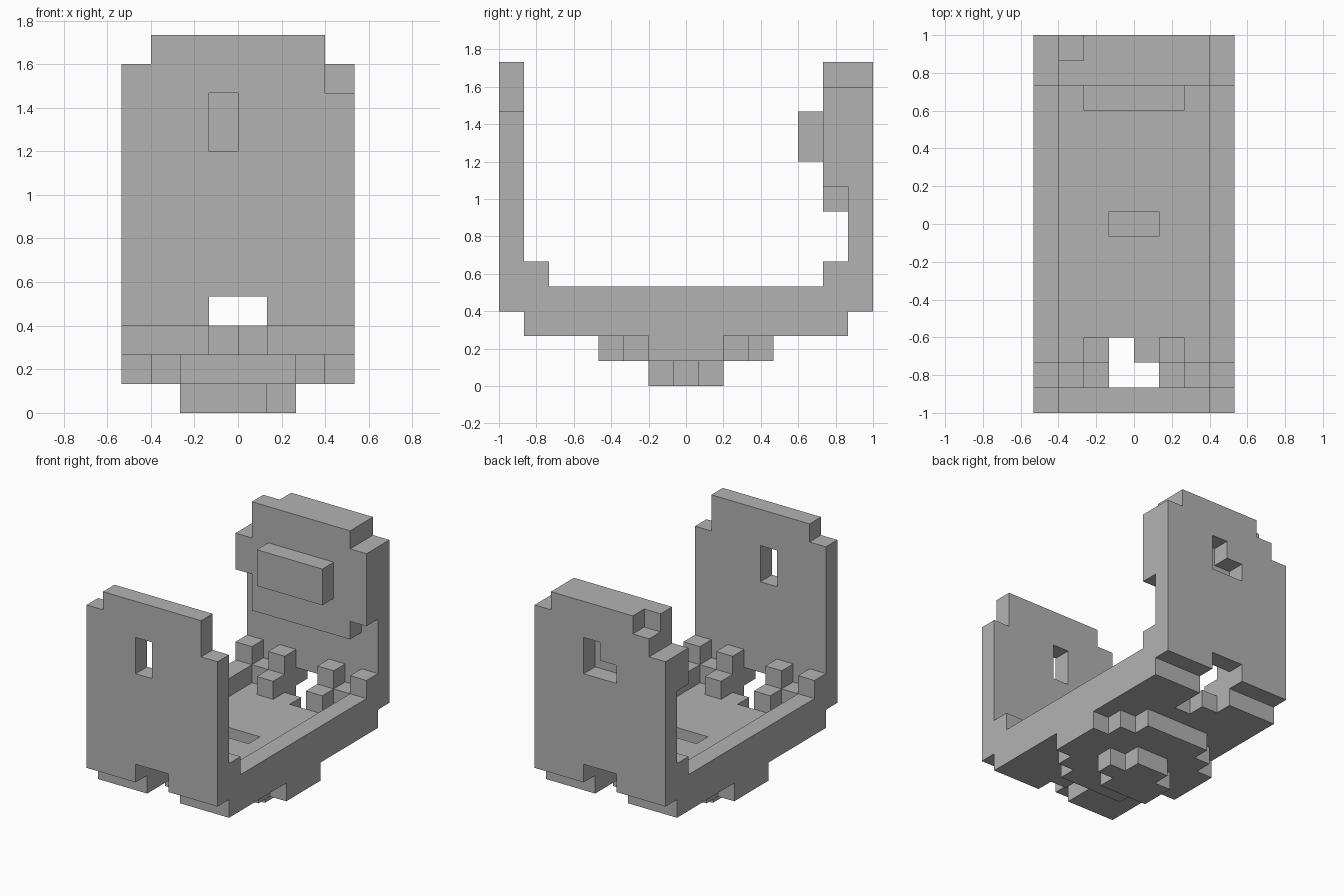
import bpy
import bmesh
from mathutils import Vector

default = bpy.data.objects.get("Cube")
if default:
    bpy.data.objects.remove(default, do_unlink=True)

U = 2 / 15                       # size of one block
MID = Vector((0, 7.5, 0))        # depth is counted in blocks from the front

grey = bpy.data.materials.new("plain_grey")
grey.use_nodes = True
grey.diffuse_color = (0.45, 0.45, 0.45, 1)
grey.node_tree.nodes["Principled BSDF"].inputs["Base Color"].default_value = grey.diffuse_color


def box(x, y, z):
    """Blocks filling the (start, end) range on each axis."""
    return {(i, j, k) for i in range(*x) for j in range(*y) for k in range(*z)}


def turned(cells):
    """The same blocks turned half way round the vertical axis."""
    return {(-1 - i, 14 - j, k) for i, j, k in cells}


def mirrored(cells):
    return cells | {(-1 - i, j, k) for i, j, k in cells}


parts = {}
FULL = (-4, 4)
notch = box((-1, 1), (0, 1), (3, 4))

# Front wall: stepped corners, slot window, gap at the foot
parts["front_wall"] = (box(FULL, (0, 1), (3, 11)) | box((-4, 3), (0, 1), (11, 12))
                       | box((-3, 3), (0, 1), (12, 13))) \
    - box((-1, 0), (0, 1), (9, 11)) - notch

# Back wall: chipped corner, L-shaped recess, gap at the foot
parts["back_wall"] = (box(FULL, (14, 15), (3, 11)) | box((-3, 4), (14, 15), (11, 12))
                      | box((-2, 3), (14, 15), (12, 13))) \
    - box((0, 1), (14, 15), (9, 11)) - box((-1, 0), (14, 15), (9, 10)) - turned(notch)

# Thick panel on the inside of the back wall, with a raised block
parts["back_panel"] = (box((-3, 3), (13, 14), (7, 13)) | box((3, 4), (13, 14), (8, 12))
                       | box((-4, -3), (13, 14), (9, 11)))
parts["panel_block"] = box((-2, 2), (12, 13), (9, 11))

# Floor with a drain hole at each end and a slot in the middle
drain = box((-1, 0), (1, 3), (2, 3)) | box((0, 1), (1, 2), (2, 3))
parts["floor"] = box(FULL, (1, 14), (2, 3)) - drain - turned(drain) \
    - box((-1, 1), (7, 8), (2, 3))
parts["side_rims"] = mirrored(box((3, 4), (1, 14), (3, 4)))

# Low end walls with studs and inner steps
end = mirrored(box((1, 3), (1, 2), (3, 4)) | box((1, 2), (1, 2), (4, 5))
               | box((3, 4), (1, 2), (4, 5)) | box((1, 2), (2, 3), (3, 4)))
parts["front_studs"] = end
parts["back_studs"] = turned(end)

# Rounded underside and foot
parts["underside"] = (box((-2, 2), (4, 11), (1, 2)) | box((-3, 3), (5, 10), (1, 2))
                      | box(FULL, (6, 9), (1, 2)))
parts["foot"] = (box((-2, 1), (6, 7), (0, 1)) | box((-2, 2), (7, 8), (0, 1))
                 | box((-1, 1), (8, 9), (0, 1)))

solid = set().union(*parts.values())


def build(name, cells):
    """Skin the blocks with only their exposed faces, then merge flat areas."""
    bm = bmesh.new()
    for cell in sorted(cells):
        centre = Vector(cell) + Vector((0.5, 0.5, 0.5)) - MID
        for axis in range(3):
            for sign in (-1, 1):
                n = Vector((0, 0, 0))
                n[axis] = sign
                if tuple(int(c + d) for c, d in zip(cell, n)) in solid:
                    continue
                a = Vector((0, 0, 0))
                a[(axis + 1) % 3] = 0.5
                b = n.cross(a)
                mid = centre + n / 2
                corners = (mid - a - b, mid + a - b, mid + a + b, mid - a + b)
                bm.faces.new([bm.verts.new(c * U) for c in corners])
    bmesh.ops.remove_doubles(bm, verts=bm.verts, dist=0.001)
    bmesh.ops.dissolve_limit(bm, angle_limit=0.01, verts=bm.verts, edges=bm.edges)
    mesh = bpy.data.meshes.new(name)
    bm.to_mesh(mesh)
    bm.free()
    mesh.materials.append(grey)
    bpy.context.collection.objects.link(bpy.data.objects.new(name, mesh))


for name, cells in parts.items():
    build(name, cells)
